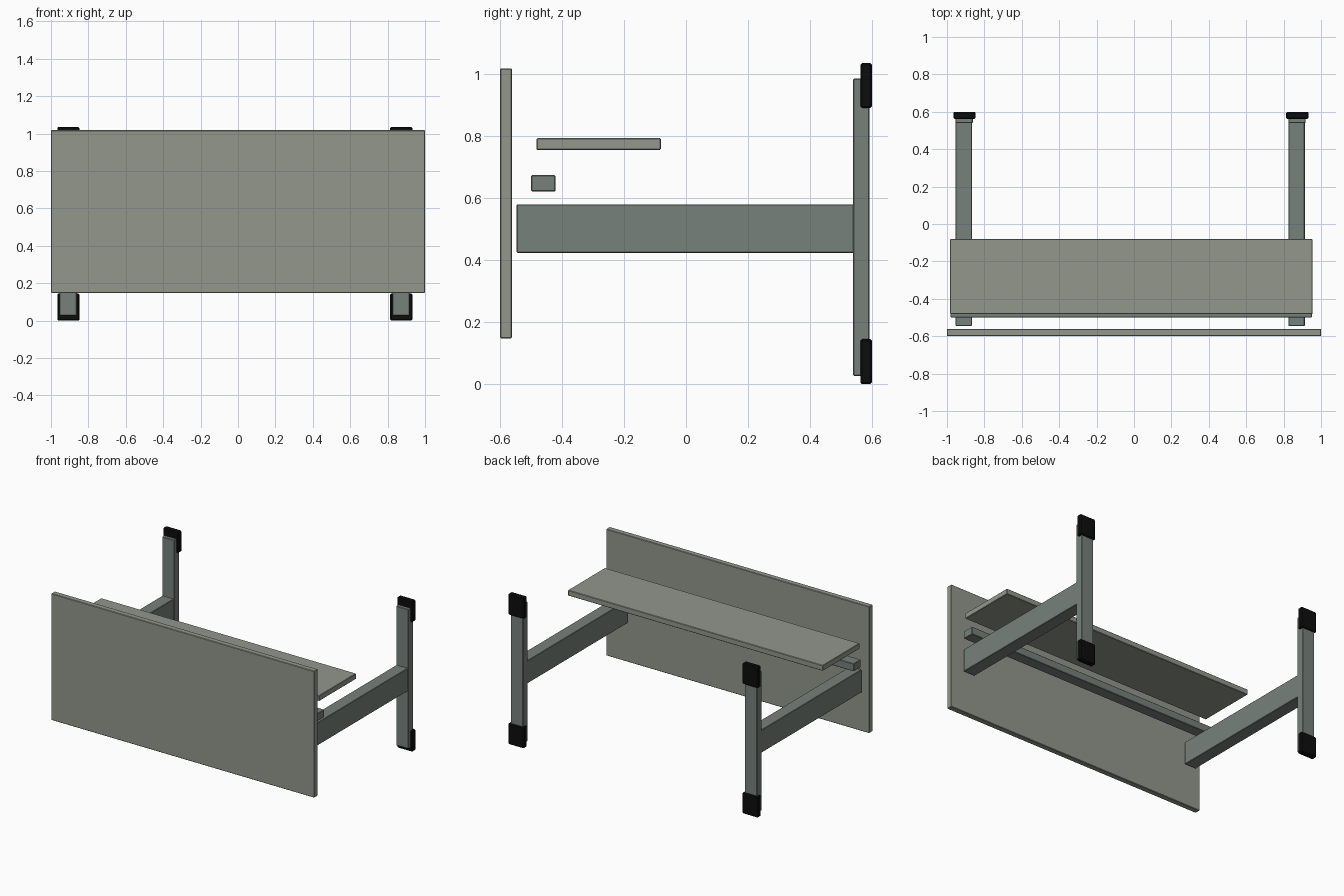
import bpy
from mathutils import Vector

if "Cube" in bpy.data.objects:
    bpy.data.objects.remove(bpy.data.objects["Cube"])


def material(name, rgb):
    m = bpy.data.materials.new(name)
    m.diffuse_color = (*rgb, 1)
    m.use_nodes = True
    m.node_tree.nodes["Principled BSDF"].inputs["Base Color"].default_value = m.diffuse_color
    return m


board = material("grey_green_board", (0.29, 0.31, 0.265))
steel = material("grey_steel", (0.185, 0.22, 0.20))
rubber = material("black_rubber", (0.004, 0.004, 0.004))


def box(name, x, y, z, mat, bevel=0.003):
    """Bevelled box spanning the given (min, max) ranges."""
    lo, hi = Vector((x[0], y[0], z[0])), Vector((x[1], y[1], z[1]))
    bpy.ops.mesh.primitive_cube_add(size=1, location=(lo + hi) / 2)
    ob = bpy.context.object
    ob.name = name
    ob.scale = hi - lo
    bpy.ops.object.transform_apply(location=False, rotation=False, scale=True)
    ob.data.materials.append(mat)
    mod = ob.modifiers.new("edge_bevel", "BEVEL")
    mod.width = bevel
    mod.segments = 1
    return ob


# Upright folded top, shelf and the rail under the shelf
box("front_panel", (-1, 1), (-0.6, -0.561), (0.148, 1.018), board)
box("shelf", (-0.983, 0.955), (-0.482, -0.081), (0.755, 0.793), board)
box("cross_rail", (-0.981, 0.951), (-0.499, -0.421), (0.621, 0.674), steel)

# T-shaped leg frames: arm, foot bar and two end caps each
for side, x0 in (("left", -0.954), ("right", 0.826)):
    box(side + "_arm", (x0, x0 + 0.087), (-0.546, 0.545), (0.423, 0.58), steel)
    box(side + "_foot_bar", (x0 - 0.001, x0 + 0.092), (0.539, 0.592), (0.027, 0.985), steel)
    for end, z0 in (("lower", 0.0), ("upper", 0.89)):
        box(f"{side}_{end}_cap", (x0 - 0.012, x0 + 0.107), (0.562, 0.6),
            (z0, z0 + 0.145), rubber, 0.006)
